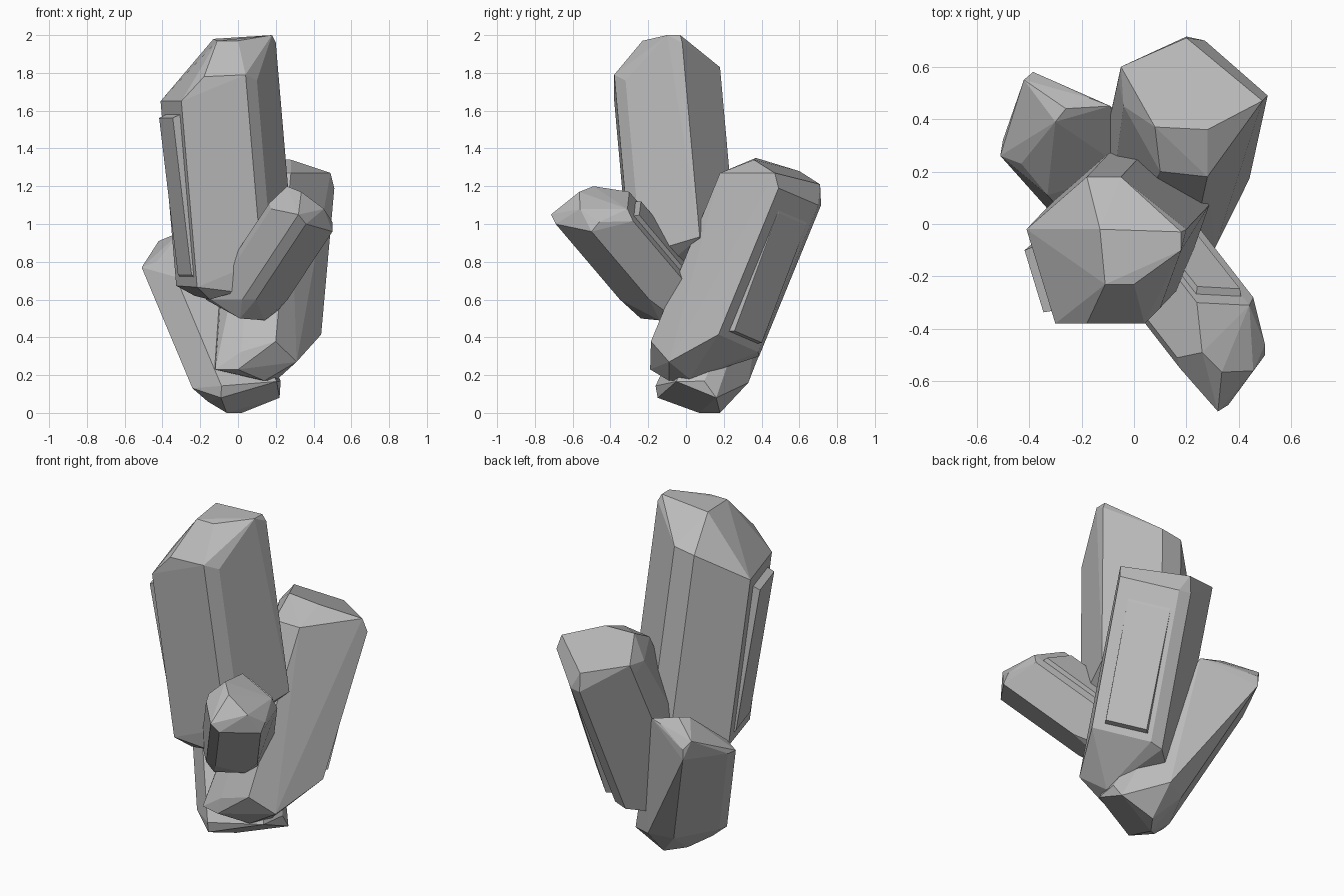
import bpy
import bmesh
from mathutils import Vector

cube = bpy.data.objects.get("Cube")
if cube:
    bpy.data.objects.remove(cube, do_unlink=True)

# One stone colour for everything
stone = bpy.data.materials.new("grey_stone")
stone.use_nodes = True
stone_colour = (0.5, 0.5, 0.5, 1)
stone.diffuse_color = stone_colour
stone.node_tree.nodes["Principled BSDF"].inputs["Base Color"].default_value = stone_colour


def hull_object(name, points, merge_angle=0.08):
    """Flat-faced convex solid wrapped around a handful of corner points."""
    mesh = bpy.data.meshes.new(name)
    bm = bmesh.new()
    for point in points:
        bm.verts.new(point)
    result = bmesh.ops.convex_hull(bm, input=bm.verts[:])
    unused = set(result["geom_interior"]) | set(result["geom_unused"])
    loose = [item for item in unused if isinstance(item, bmesh.types.BMVert)]
    bmesh.ops.delete(bm, geom=loose, context="VERTS")
    bmesh.ops.dissolve_limit(bm, angle_limit=merge_angle,
                             verts=bm.verts[:], edges=bm.edges[:])
    bmesh.ops.recalc_face_normals(bm, faces=bm.faces[:])
    bm.to_mesh(mesh)
    bm.free()
    mesh.materials.append(stone)
    obj = bpy.data.objects.new(name, mesh)
    bpy.context.collection.objects.link(obj)


def crystal(name, shoulder, tip, foot, axis, floor, tilt=(0, 0)):
    """Prism whose shoulder corners slide down the axis to a tilted floor
    plane, closed by a faceted tip above and a faceted foot below."""
    axis, tilt = Vector(axis), Vector(tilt)
    corners = [Vector(corner) for corner in shoulder]
    base = []
    for corner in corners:
        drop = corner.z - floor - tilt.dot(corner.xy)
        base.append(corner + axis * drop / (1 + tilt.dot(axis.xy)))
    hull_object(name, corners + base + tip + foot)


def raised_plate(name, left, right, axis, across, along, thickness, rim=0.015):
    """Bevelled slab lying on the prism face below the edge left-right."""
    left, right, axis = Vector(left), Vector(right), Vector(axis)
    outward = (right - left).cross(axis).normalized()
    points = []
    for row in along:
        for column in across:
            points.append(left.lerp(right, column) + axis * row)
    middle = sum(points, Vector()) / len(points)
    upper = []
    for index, point in enumerate(points):
        inward = (middle - point).normalized() * rim
        upper.append(point + inward + outward * thickness[index // len(across)])
    sunk = [point - outward * rim for point in points]
    hull_object(name, points + upper + sunk)


# Tall main crystal
tall_axis = (.085, .09, -1)
crystal(
    "tall_crystal",
    shoulder=[(-.3, -.38, 1.65), (-.18, -.38, 1.78), (.04, -.38, 1.79),
              (.1, -.32, 1.76), (.2, -.02, 1.96), (-.05, .18, 1.83),
              (-.18, .18, 1.81), (-.41, -.02, 1.65)],
    tip=[(-.13, -.02, 1.98), (.18, -.03, 2), (.18, -.1, 2),
         (-.11, -.23, 1.97), (0, -.23, 1.97)],
    foot=[(-.15, -.22, .6), (-.01, -.27, .64), (0, .1, .7), (-.23, -.05, .62)],
    axis=tall_axis, floor=.8, tilt=(.42, .15))

# Thick crystal leaning to the back right
thick_axis = (-.09, -.41, -1)
crystal(
    "thick_crystal",
    shoulder=[(.1, .2, 1.26), (.28, .18, 1.27), (.385, .31, 1.17),
              (.51, .49, 1.19), (.27, .7, 1.1), (.2, .715, 1.1),
              (-.06, .55, 1.22), (-.04, .45, 1.25)],
    tip=[(-.05, .6, 1.28), (.2, .71, 1.21), (.49, .47, 1.27),
         (.28, .36, 1.34), (.08, .37, 1.35)],
    foot=[(-.12, -.16, .23), (0, -.19, .23), (.14, -.09, .17),
          (.31, -.09, .27), (.21, .02, .18), (-.1, .1, .22)],
    axis=thick_axis, floor=.3, tilt=(.3, -.1))

# Low crystal leaning to the back left
low_axis = (.42, -.47, -1)
crystal(
    "low_crystal",
    shoulder=[(-.51, .26, .77), (-.5, .32, .77), (-.33, .11, .72),
              (-.385, .58, .8), (-.17, .48, .92), (-.09, .45, .92), (-.02, .2, .7)],
    tip=[(-.43, .23, .8), (-.42, .55, .91), (-.385, .58, .86),
         (-.3, .39, .96), (-.26, .44, .97)],
    foot=[(-.16, -.02, .06), (-.09, -.15, .08), (-.06, .07, 0),
          (.02, .18, 0), (.22, .16, .08), (.02, .33, .16)],
    axis=low_axis, floor=.15, tilt=(.08, 0))

# Short crystal leaning to the front right
short_axis = (-.66, .85, -1)
crystal(
    "short_crystal",
    shoulder=[(.24, -.3, 1.17), (.165, -.51, 1.11), (.175, -.55, 1.08),
              (.32, -.715, 1.05), (.36, -.69, 1), (.5, -.5, .96),
              (.5, -.46, 1.01), (.455, -.28, 1.015), (.44, -.31, 1.08)],
    tip=[(.26, -.49, 1.2), (.335, -.565, 1.17), (.455, -.56, 1.08)],
    foot=[(.01, -.24, .5), (.14, -.14, .49), (.2, -.1, .53)],
    axis=short_axis, floor=.6)

# Thin growth slabs on the crystal faces
raised_plate("tall_crystal_slab", (-.3, -.38, 1.65), (-.41, -.02, 1.65), tall_axis,
             across=(.12, .8), along=(.07, .93), thickness=(.04, .01))
raised_plate("thick_crystal_slab", (.27, .7, 1.1), (.51, .49, 1.19), thick_axis,
             across=(.08, .8), along=(.1, .74), thickness=(.002, .03))
raised_plate("short_crystal_slab", (.24, -.3, 1.17), (.44, -.31, 1.08), short_axis,
             across=(.12, .97), along=(.04, .5), thickness=(.025, .02))
